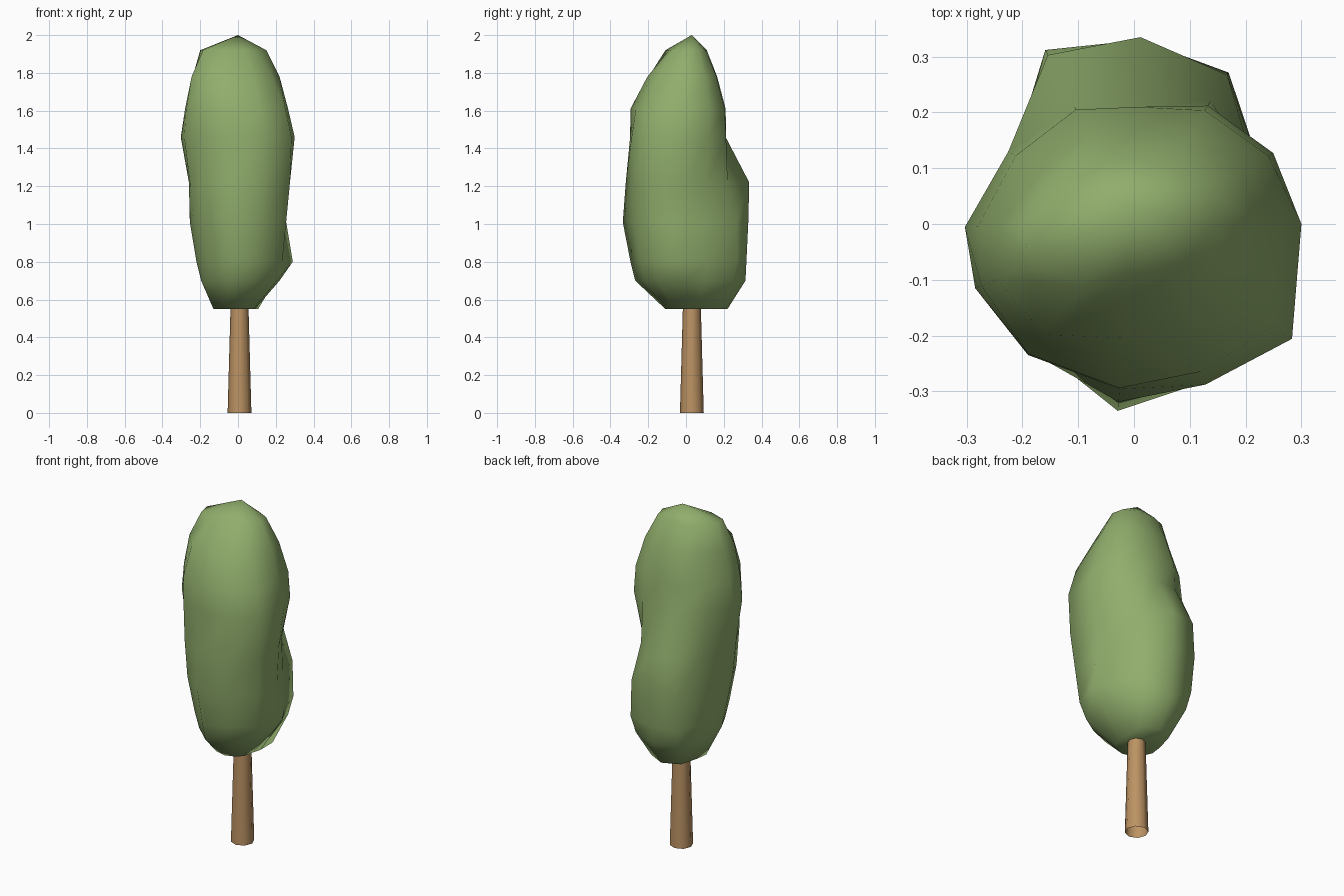
import bpy, bmesh, math

if "Cube" in bpy.data.objects:
    bpy.data.objects.remove(bpy.data.objects["Cube"])


def make_material(name, rgb):
    mat = bpy.data.materials.new(name)
    mat.diffuse_color = (*rgb, 1.0)
    mat.use_nodes = True
    mat.node_tree.nodes["Principled BSDF"].inputs["Base Color"].default_value = mat.diffuse_color
    return mat


def loft(name, rings, mat, smooth_angle, tip=None, bottom=True):
    """Skin a stack of rings, optionally close the bottom, and finish with a tip or a flat cap."""
    bm = bmesh.new()
    loops = [[bm.verts.new(p) for p in ring] for ring in rings]
    n = len(loops[0])
    for low, high in zip(loops, loops[1:]):
        for i in range(n):
            j = (i + 1) % n
            bm.faces.new((low[i], low[j], high[j], high[i]))
    if bottom:
        bm.faces.new(loops[0][::-1])
    if tip:
        top = bm.verts.new(tip)
        for i in range(n):
            bm.faces.new((loops[-1][i], loops[-1][(i + 1) % n], top))
    else:
        bm.faces.new(loops[-1])
    mesh = bpy.data.meshes.new(name)
    bm.to_mesh(mesh)
    bm.free()
    obj = bpy.data.objects.new(name, mesh)
    bpy.context.collection.objects.link(obj)
    mesh.materials.append(mat)
    bpy.ops.object.select_all(action='DESELECT')
    obj.select_set(True)
    bpy.context.view_layer.objects.active = obj
    bpy.ops.object.shade_smooth_by_angle(angle=math.radians(smooth_angle))
    return obj


def ring(z, radii, angles, cx=0.0, cy=0.0):
    return [(cx + r * math.cos(math.radians(a)), cy + r * math.sin(math.radians(a)), z)
            for r, a in zip(radii, angles)]


leaf = make_material("leaf green", (0.28, 0.42, 0.15))
bark = make_material("bark brown", (0.50, 0.29, 0.125))

# Trunk: tapered eight-sided column, open underneath, reaching into the crown
sides = [45 * i for i in range(8)]
loft("trunk", [ring(z, [r] * 8, sides, 0.008, 0.031)
               for z, r in ((0, 0.063), (0.58, 0.047))], bark, 50, bottom=False)

# Crown: irregular rings, bulging at the back below and leaning forward above
directions = (0, 27, 58, 88, 117, 150, 181, 202, 231, 265, 294, 324)
profile = {
    0.55: (.09, .12, .20, .22, .20, .14, .13, .12, .12, .11, .10, .10),
    0.70: (.22, .22, .29, .315, .30, .22, .195, .195, .215, .27, .24, .255),
    0.80: (.29, .25, .32, .32, .33, .24, .22, .215, .24, .295, .27, .29),
    1.01: (.255, .24, .315, .33, .35, .25, .255, .255, .28, .336, .30, .315),
    1.22: (.265, .235, .26, .335, .34, .24, .26, .275, .295, .32, .31, .34),
    1.46: (.30, .28, .25, .21, .235, .26, .303, .307, .302, .297, .315, .35),
    1.61: (.265, .27, .24, .21, .23, .245, .28, .295, .30, .295, .29, .31),
    1.78: (.22, .22, .19, .165, .18, .19, .24, .265, .255, .205, .205, .22),
    1.92: (.15, .15, .12, .11, .12, .15, .20, .20, .14, .09, .09, .11),
}
loft("crown", [ring(z, radii, directions) for z, radii in profile.items()],
     leaf, 70, tip=(0, 0.03, 2.0))
